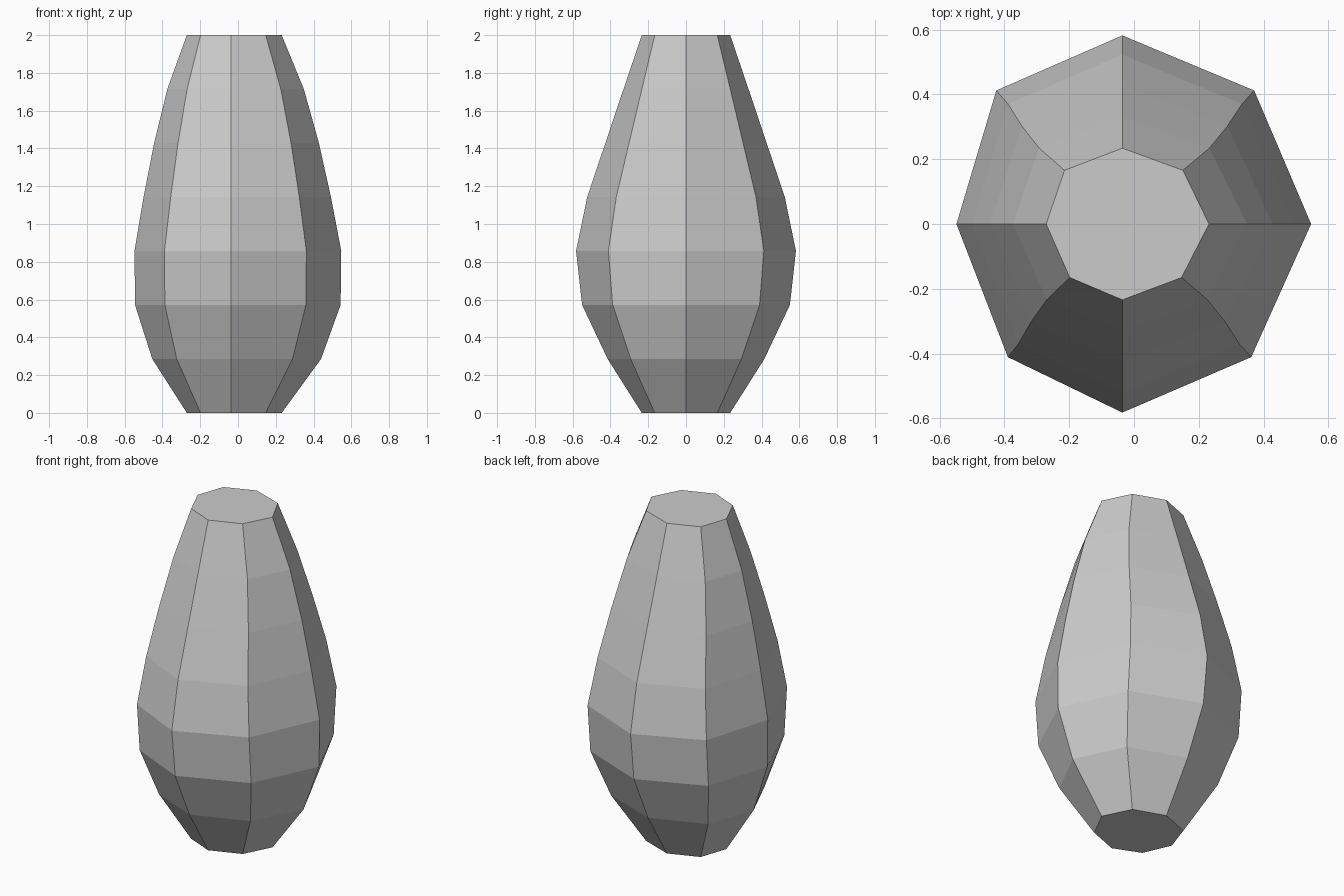
import bpy, bmesh

if "Cube" in bpy.data.objects:
    bpy.data.objects.remove(bpy.data.objects["Cube"])

# Side-view half widths at eight evenly spaced heights
depth = [0.234, 0.415, 0.55, 0.582, 0.523, 0.427, 0.331, 0.234]
width = [0.235, 0.418, 0.509, 0.512, 0.464, 0.408, 0.338, 0.235]
# Slightly uneven octagon, counter-clockwise from the right (x factor, y factor)
octagon = [(1.138, 0), (0.795, 0.708), (0, 1), (-0.76, 0.708),
           (-1, 0), (-0.69, -0.706), (0, -1), (0.777, -0.706)]
axis_x = -0.036

bm = bmesh.new()
rings = []
for i, (w, d) in enumerate(zip(width, depth)):
    z = 2 * i / (len(width) - 1)
    rings.append([bm.verts.new((axis_x + w * cx, d * cy, z)) for cx, cy in octagon])

# Faceted sides
for low, high in zip(rings, rings[1:]):
    for k in range(8):
        n = (k + 1) % 8
        bm.faces.new((low[k], low[n], high[n], high[k]))

# Flat end caps
bm.faces.new(rings[-1])
bm.faces.new(rings[0][::-1])
bm.normal_update()

mesh = bpy.data.meshes.new("faceted_body")
bm.to_mesh(mesh)
bm.free()
body = bpy.data.objects.new("faceted_body", mesh)
bpy.context.collection.objects.link(body)
